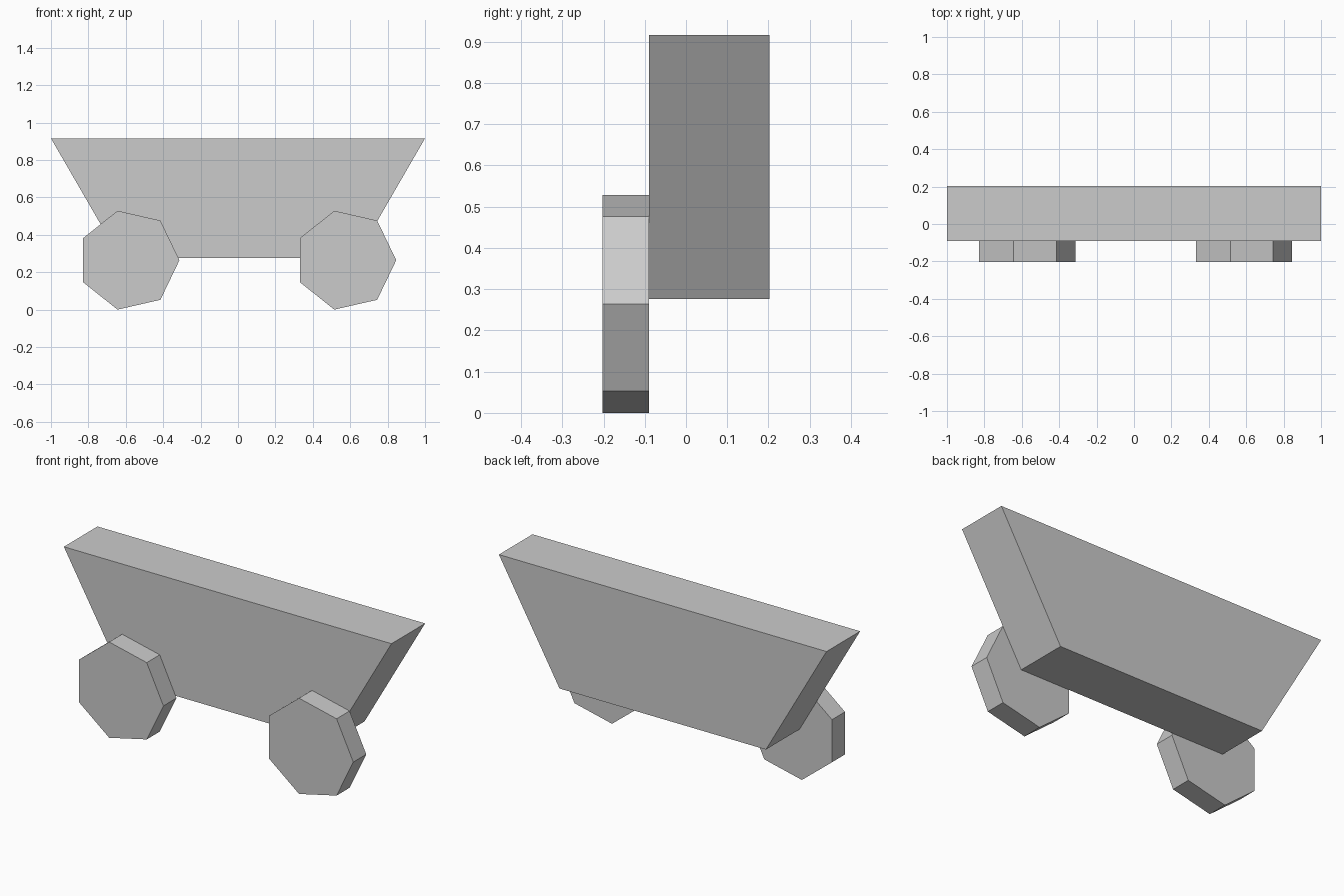
import bpy, bmesh
from math import cos, sin, tau

if "Cube" in bpy.data.objects:
    bpy.data.objects.remove(bpy.data.objects["Cube"])


def prism(name, profile, y0, y1):
    """Extrude an (x, z) profile along y into a closed solid."""
    bm = bmesh.new()
    face = bm.faces.new([bm.verts.new((x, y0, z)) for x, z in profile])
    ext = bmesh.ops.extrude_face_region(bm, geom=[face], use_keep_orig=True)
    verts = [v for v in ext["geom"] if isinstance(v, bmesh.types.BMVert)]
    bmesh.ops.translate(bm, verts=verts, vec=(0, y1 - y0, 0))
    bmesh.ops.recalc_face_normals(bm, faces=bm.faces)
    mesh = bpy.data.meshes.new(name)
    bm.to_mesh(mesh)
    bm.free()
    obj = bpy.data.objects.new(name, mesh)
    bpy.context.collection.objects.link(obj)
    return obj


FRONT, JOIN, BACK = -0.203, -0.09, 0.203
RADIUS, AXLE_Z = 0.271, 0.2645

# Tapered cart body
prism("cart_body", [(-0.63, 0.276), (0.63, 0.276), (1, 0.916), (-1, 0.916)], JOIN, BACK)

# Seven-sided wheels on the front side, one corner pointing to +x
for name, cx in (("left_wheel", -0.584), ("right_wheel", 0.575)):
    ring = [(cx + RADIUS * cos(tau * i / 7), AXLE_Z + RADIUS * sin(tau * i / 7))
            for i in range(7)]
    prism(name, ring, FRONT, JOIN)
